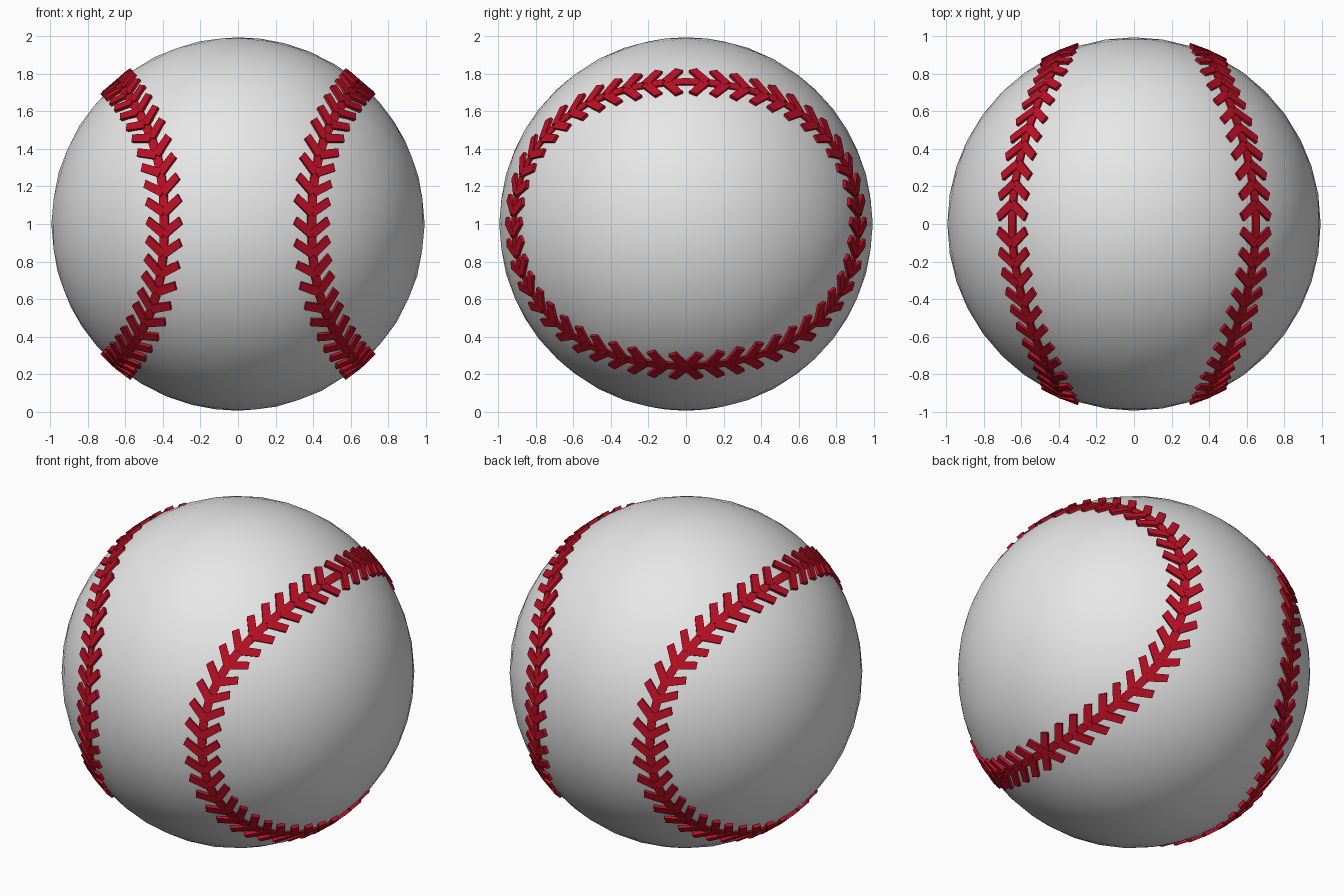
import bpy, bmesh, math
from mathutils import Vector

if "Cube" in bpy.data.objects:
    bpy.data.objects.remove(bpy.data.objects["Cube"], do_unlink=True)

RADIUS = 0.995
CENTRE = Vector((0, 0, 1))
STITCHES = 25          # pairs along each half of a seam


def material(name, colour):
    mat = bpy.data.materials.new(name)
    mat.use_nodes = True
    mat.diffuse_color = colour
    mat.node_tree.nodes["Principled BSDF"].inputs["Base Color"].default_value = colour
    return mat


def finish(bm, name, mat, angle):
    bmesh.ops.recalc_face_normals(bm, faces=bm.faces)
    mesh = bpy.data.meshes.new(name)
    bm.to_mesh(mesh)
    bm.free()
    mesh.materials.append(mat)
    obj = bpy.data.objects.new(name, mesh)
    obj.location = CENTRE
    bpy.context.collection.objects.link(obj)
    bpy.ops.object.select_all(action="DESELECT")
    obj.select_set(True)
    bpy.context.view_layer.objects.active = obj
    bpy.ops.object.shade_smooth_by_angle(angle=math.radians(angle))


def seam_point(t, side, half):
    """Point of the oval seam, from the bottom (-90 deg) to the top (90 deg)."""
    bulge = 1 + 0.025 * math.sin(2 * t) ** 2
    y = 0.915 * math.cos(t) * bulge
    z = 0.755 * math.sin(t) * bulge
    x = math.sqrt(RADIUS ** 2 - y * y - z * z)
    return Vector((side * x, half * y, z))


def even_path(side, half, count):
    """Seam points spaced evenly by length."""
    fine = [seam_point(math.pi * (i / 400 - 0.5), side, half) for i in range(401)]
    dist = [0]
    for a, b in zip(fine, fine[1:]):
        dist.append(dist[-1] + (b - a).length)
    path, j = [], 0
    for i in range(count + 1):
        while j < 400 and dist[j] < dist[-1] * i / count - 1e-6:
            j += 1
        path.append(fine[j])
    return path


def plate(bm, corners, top):
    """Thin raised plate that follows the ball; top is the outer radius."""
    low = [bm.verts.new(c.normalized() * (RADIUS - 0.015)) for c in corners]
    high = [bm.verts.new(c.normalized() * top) for c in corners]
    bm.faces.new(high)
    n = len(corners)
    for i in range(n):
        j = (i + 1) % n
        bm.faces.new((low[i], low[j], high[j], high[i]))


# Ball
bm = bmesh.new()
bmesh.ops.create_icosphere(bm, subdivisions=4, radius=RADIUS)
finish(bm, "ball", material("off white leather", (0.8, 0.8, 0.8, 1)), 60)

# Seams: a narrow band with forked stitches pointing up, on both sides
red = material("red thread", (0.5, 0.005, 0.018, 1))
for side, name in ((1, "left_seam"), (-1, "right_seam")):
    bm = bmesh.new()
    for half in (1, -1):
        path = even_path(side, half, STITCHES)
        for a, b in zip(path, path[1:]):
            along = (b - a).normalized()
            across = along.cross(a.normalized())
            plate(bm, [a - across * 0.024, a + across * 0.024,
                       b + across * 0.024, b - across * 0.024], 1.004)
            for s in (1, -1):
                out = across * s
                arm = (out * 0.8 + along * 0.6).normalized()
                wide = (along * 0.8 - out * 0.6) * 0.024
                tip = a + arm * 0.115
                plate(bm, [a - wide, tip - wide * 0.9, tip + arm * 0.008 + wide * 0.9,
                           a + wide], 1.011)
    finish(bm, name, red, 30)
